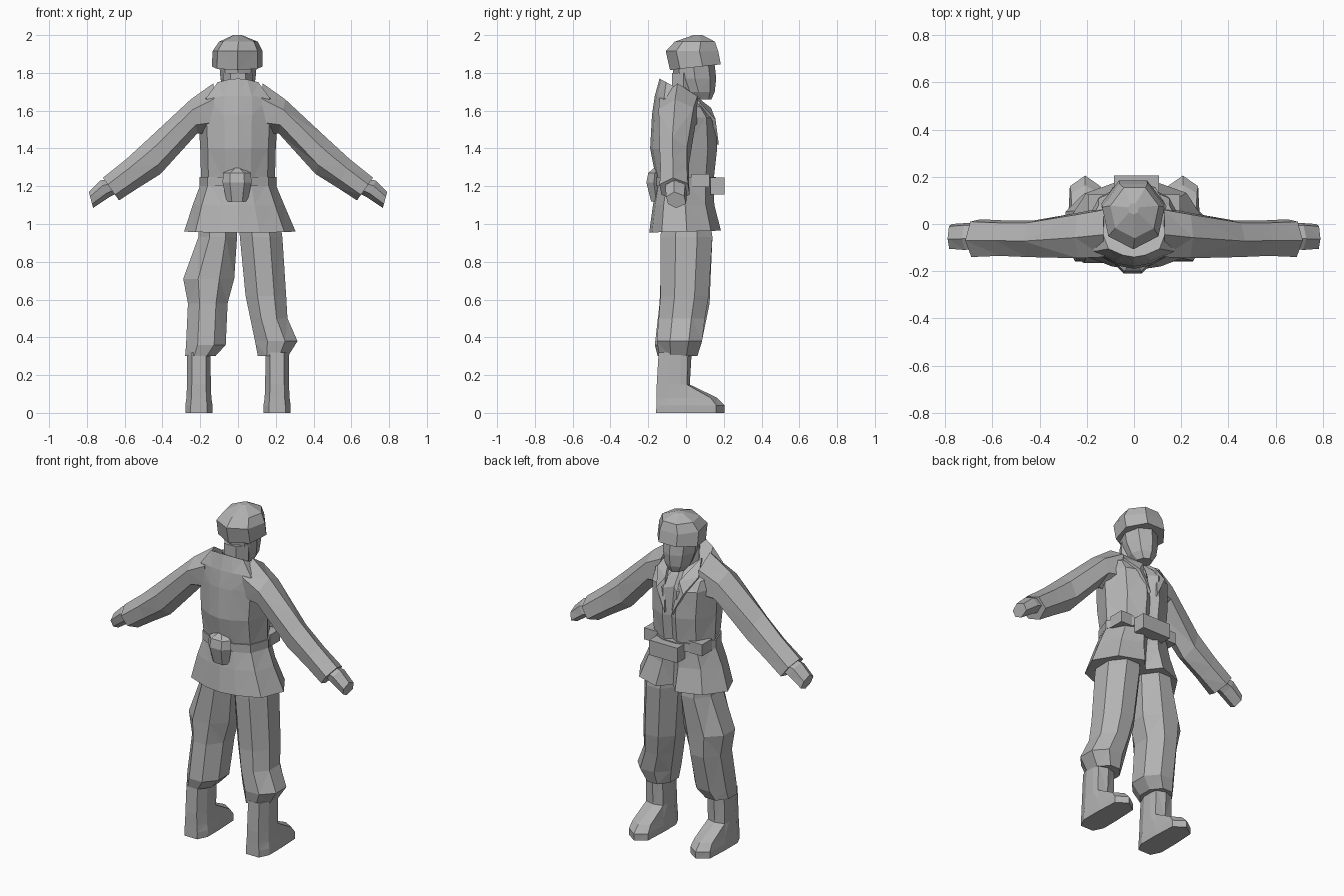
import bpy, bmesh, math
from mathutils import Vector

cloth = bpy.data.materials.new("plain grey")
cloth.diffuse_color = (0.45, 0.45, 0.45, 1)


def build(name, verts, faces):
    me = bpy.data.meshes.new(name)
    bm = bmesh.new()
    vs = [bm.verts.new(v) for v in verts]
    for f in faces:
        bm.faces.new([vs[i] for i in f])
    bmesh.ops.triangulate(bm, faces=[f for f in bm.faces if len(f.verts) == 4])
    bmesh.ops.recalc_face_normals(bm, faces=bm.faces)
    bm.to_mesh(me)
    bm.free()
    me.materials.append(cloth)
    ob = bpy.data.objects.new(name, me)
    bpy.context.collection.objects.link(ob)
    return ob


def loft(name, rings):
    """Skin a list of equal-length rings and cap both ends."""
    n = len(rings[0])
    verts = [p for r in rings for p in r]
    faces = [[0 + i for i in range(n)],
             [(len(rings) - 1) * n + i for i in range(n)]]
    for k in range(len(rings) - 1):
        for i in range(n):
            j = (i + 1) % n
            faces.append([k * n + i, k * n + j, (k + 1) * n + j, (k + 1) * n + i])
    return build(name, verts, faces)


def oval(z, x0, x1, y0, y1, n=8, turn=0.5):
    """Faceted ring filling the given x and y range."""
    pts = [(math.cos(2 * math.pi * (i + turn) / n), math.sin(2 * math.pi * (i + turn) / n))
           for i in range(n)]
    mx, my = max(abs(p[0]) for p in pts), max(abs(p[1]) for p in pts)
    return [((x0 + x1) / 2 + a / mx * (x1 - x0) / 2,
             (y0 + y1) / 2 + b / my * (y1 - y0) / 2, z) for a, b in pts]


def box(name, x0, x1, y0, y1, z0, z1, taper=0.0):
    return loft(name, [[(x0 + t, y0, z), (x1 - t, y0, z), (x1 - t, y1, z), (x0 + t, y1, z)]
                       for z, t in ((z0, taper), (z1, 0))])


# jacket: half outline mirrored, with a recessed front opening
HALF = [(0.22, 1.0), (0.72, 0.72), (1.0, 0.05), (0.8, -0.65), (0.35, -0.92)]


def jacket_ring(zb, zf, x0, x1, y0, y1, notch):
    out = [(0, notch)] + HALF + [(0, -1)] + [(-a, b) for a, b in reversed(HALF)]
    cx, rx, cy, ry = (x0 + x1) / 2, (x1 - x0) / 2, (y0 + y1) / 2, (y1 - y0) / 2
    return [(cx + a * rx, cy + b * ry, zb + (zf - zb) * (b + 1) / 2) for a, b in out]


loft("jacket", [jacket_ring(*r) for r in (
    (0.955, 0.965, -0.285, 0.305, -0.195, 0.185, 0.6),
    (1.10, 1.10, -0.24, 0.245, -0.175, 0.15, 0.75),
    (1.22, 1.22, -0.195, 0.195, -0.155, 0.145, 0.85),
    (1.40, 1.40, -0.20, 0.20, -0.19, 0.165, 0.85),
    (1.58, 1.56, -0.21, 0.21, -0.18, 0.155, 0.75),
    (1.68, 1.61, -0.21, 0.21, -0.165, 0.115, 0.7),
    (1.77, 1.66, -0.135, 0.135, -0.14, 0.06, 0.7))])

# belt and the items carried on it
loft("belt", [jacket_ring(z, z, -0.203, 0.203, -0.168, 0.158, 1.0) for z in (1.20, 1.25)])
box("front_pouch", -0.085, 0.105, 0.13, 0.205, 1.155, 1.245)
for s, side in ((-1, "left"), (1, "right")):
    box(side + "_belt_pouch", s * 0.15 - 0.045, s * 0.15 + 0.045, 0.03, 0.125, 1.195, 1.265)
loft("canteen", [oval(z, -w, w - 0.01, y0, -0.13, 6, 0) for z, w, y0 in (
    (1.12, 0.06, -0.185), (1.22, 0.082, -0.21), (1.27, 0.078, -0.20), (1.30, 0.02, -0.165))])

# turned-out lapels
for s, side in ((-1, "left"), (1, "right")):
    pts = [(s * 0.10, -0.01, 1.715), (s * 0.135, 0.07, 1.635), (s * 0.09, 0.148, 1.55),
           (s * 0.025, 0.165, 1.42), (s * 0.045, 0.125, 1.61)]
    flap = build(side + "_lapel", pts, [[0, 1, 4], [1, 2, 4], [2, 3, 4]])
    mod = flap.modifiers.new("thickness", "SOLIDIFY")
    mod.thickness = 0.018
    mod.offset = 0


# sleeves and hands: rings set by a top point, a bottom point and a depth range
def limb_ring(s, tx, tz, bx, bz, y0, y1):
    t, b, m = Vector((tx, tz)), Vector((bx, bz)), (y0 + y1) / 2
    out = []
    for u, y in ((1, m - 0.01), (0.7, y0), (0.25, y0 + 0.01), (0, m), (0.25, y1), (0.75, y1 - 0.01)):
        p = b.lerp(t, u)
        out.append((s * p.x, y, p.y))
    return out


SLEEVE = ((0.13, 1.745, 0.12, 1.47, -0.14, 0.07), (0.25, 1.66, 0.215, 1.48, -0.145, 0.05),
          (0.47, 1.455, 0.41, 1.265, -0.14, 0.015), (0.59, 1.345, 0.53, 1.19, -0.135, 0.015),
          (0.715, 1.245, 0.63, 1.125, -0.14, 0.02))
HAND = ((0.65, 1.245, 0.63, 1.17, -0.10, 0.0), (0.73, 1.23, 0.685, 1.14, -0.11, 0.005),
        (0.79, 1.17, 0.767, 1.085, -0.105, 0.0))
for s, side in ((-1, "left"), (1, "right")):
    loft(side + "_sleeve", [limb_ring(s, *r) for r in SLEEVE])
    loft(side + "_hand", [limb_ring(s, *r) for r in HAND])

# baggy trouser legs
loft("left_trouser_leg", [oval(*r) for r in (
    (1.00, -0.21, -0.005, -0.13, 0.13), (0.93, -0.21, -0.005, -0.135, 0.14),
    (0.71, -0.29, -0.02, -0.135, 0.13), (0.58, -0.265, -0.055, -0.14, 0.125),
    (0.36, -0.275, -0.065, -0.165, 0.08), (0.30, -0.28, -0.12, -0.15, 0.05))])
loft("right_trouser_leg", [oval(*r) for r in (
    (1.00, 0.005, 0.225, -0.13, 0.13), (0.93, 0.01, 0.235, -0.135, 0.14),
    (0.62, 0.04, 0.255, -0.135, 0.12), (0.50, 0.065, 0.262, -0.145, 0.10),
    (0.38, 0.09, 0.315, -0.155, 0.085), (0.30, 0.105, 0.265, -0.14, 0.06))])


# boots: heel, ankle and toe points at each height
def boot_ring(cx, z, w, heel, mid, toe, tip):
    half = [(0.6, heel), (1.0, heel + 0.06), (1.0, mid), (0.9, toe)]
    pts = [(a * w, y) for a, y in half] + [(0, tip)] + [(-a * w, y) for a, y in reversed(half)]
    return [(cx + x, y, z) for x, y in pts]


for s, side in ((-1, "left"), (1, "right")):
    loft(side + "_boot", [boot_ring(s * 0.207, *r) for r in (
        (0.0, 0.072, -0.158, 0.02, 0.16, 0.203), (0.04, 0.072, -0.157, 0.02, 0.16, 0.205),
        (0.08, 0.066, -0.156, 0.015, 0.13, 0.165), (0.15, 0.063, -0.155, -0.03, 0.005, 0.02),
        (0.32, 0.062, -0.145, -0.03, 0.01, 0.03))])

# neck and head
loft("neck", [oval(z, -0.08, 0.08, -0.075, 0.05, 6, 0) for z in (1.60, 1.80)])
loft("head", [oval(*r, 8, 0) for r in (
    (1.66, -0.045, 0.045, 0.03, 0.135), (1.70, -0.075, 0.075, -0.02, 0.152),
    (1.77, -0.093, 0.093, -0.065, 0.16), (1.86, -0.10, 0.10, -0.075, 0.15))])

# helmet: six-sided dome with a slightly raised front rim
rim = [(x, y, 1.815 + 0.11 * (y + 0.09)) for x, y, z in oval(0, -0.138, 0.13, -0.085, 0.198, 7, 0.25)]
loft("helmet", [rim,
                oval(1.915, -0.135, 0.13, -0.107, 0.185, 7, 0.25),
                oval(1.965, -0.10, 0.105, -0.06, 0.165, 7, 0.25),
                oval(2.0, -0.025, 0.02, 0.04, 0.09, 7, 0.25)])
